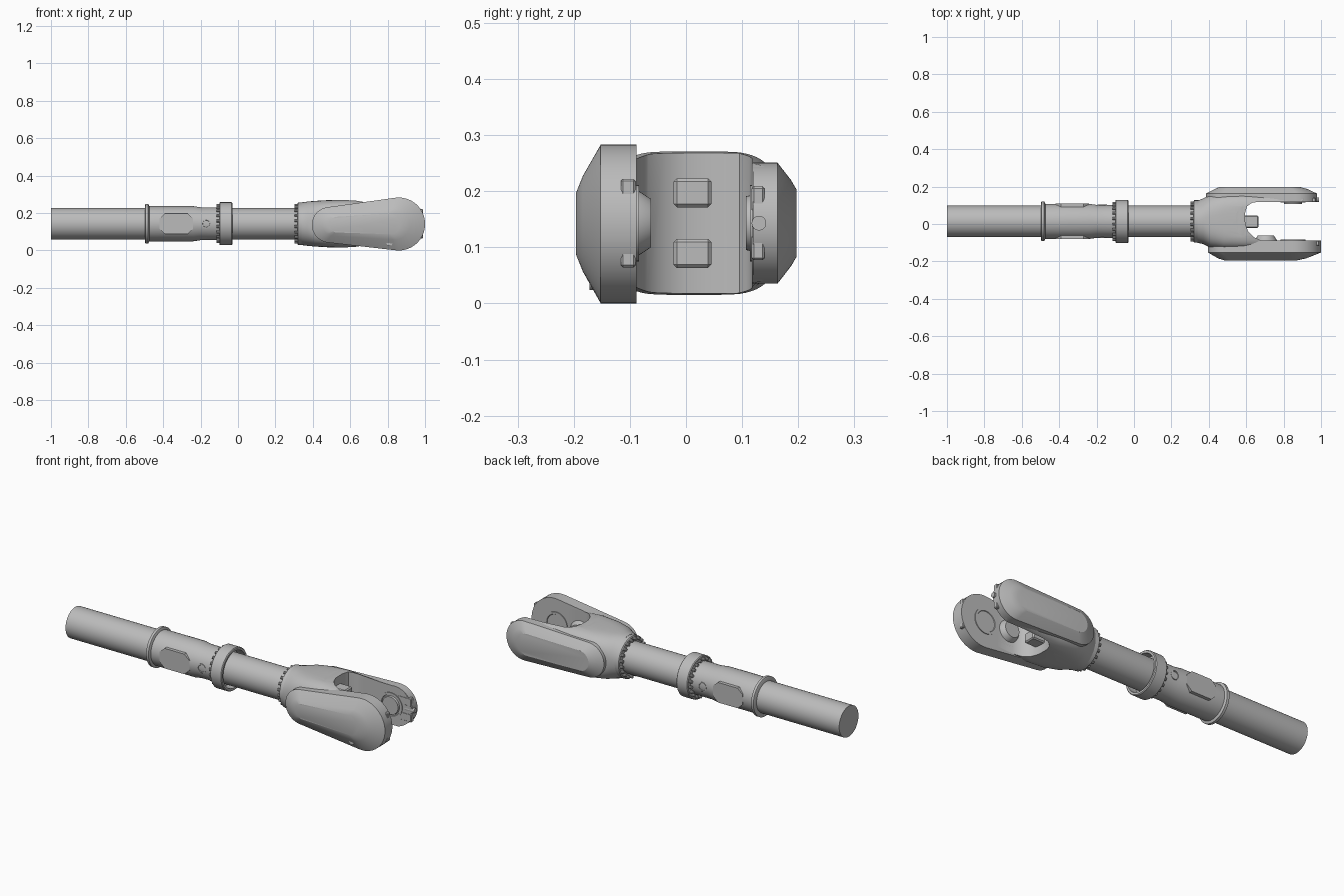
import bpy, bmesh, math
from mathutils import Vector

if "Cube" in bpy.data.objects:
    bpy.data.objects.remove(bpy.data.objects["Cube"])

CY, CZ = 0.014, 0.143          # shaft axis
TAU = math.tau

steel = bpy.data.materials.new("grey_steel")
steel.use_nodes = True
steel.diffuse_color = (0.5, 0.5, 0.5, 1)
steel.node_tree.nodes["Principled BSDF"].inputs["Base Color"].default_value = (0.5, 0.5, 0.5, 1)


def finish(name, bm, angle=30):
    bmesh.ops.recalc_face_normals(bm, faces=bm.faces)
    mesh = bpy.data.meshes.new(name)
    bm.to_mesh(mesh)
    bm.free()
    ob = bpy.data.objects.new(name, mesh)
    bpy.context.collection.objects.link(ob)
    mesh.materials.append(steel)
    smooth(ob, angle)
    return ob


def smooth(ob, angle=30):
    bpy.ops.object.select_all(action='DESELECT')
    ob.select_set(True)
    bpy.context.view_layer.objects.active = ob
    bpy.ops.object.shade_smooth_by_angle(angle=math.radians(angle))


def loft(name, rings, closed=False, angle=30):
    """Skin a list of point rings; cap the ends or join last to first."""
    bm = bmesh.new()
    vs = [[bm.verts.new(p) for p in ring] for ring in rings]
    n = len(vs[0])
    pairs = list(zip(vs, vs[1:])) + ([(vs[-1], vs[0])] if closed else [])
    for a, b in pairs:
        for i in range(n):
            j = (i + 1) % n
            bm.faces.new((a[i], a[j], b[j], b[i]))
    if not closed:
        bm.faces.new(vs[0])
        bm.faces.new(vs[-1])
    return finish(name, bm, angle)


def turned(name, profile, closed=False, n=64):
    """Lathe (x, radius) pairs about the shaft axis."""
    return loft(name, [[(x, CY + r * math.cos(TAU * i / n), CZ + r * math.sin(TAU * i / n))
                        for i in range(n)] for x, r in profile], closed)


def disc(name, x, z, layers, n=40):
    """Round boss facing along y from (y, radius) pairs."""
    return loft(name, [[(x + r * math.cos(TAU * i / n), y, z + r * math.sin(TAU * i / n))
                        for i in range(n)] for y, r in layers])


def box(name, x, y, z, bevel=0.004):
    bm = bmesh.new()
    bmesh.ops.create_cube(bm, size=1)
    for v in bm.verts:
        v.co = [a[0] + (c + 0.5) * (a[1] - a[0]) for a, c in zip((x, y, z), v.co)]
    bmesh.ops.bevel(bm, geom=bm.edges[:], offset=bevel, segments=1, affect='EDGES')
    return finish(name, bm)


def capsule(x1, z1, r1, x2, z2, r2, n=28):
    """Outline around two circles of different radius."""
    a = math.acos((r1 - r2) / (x2 - x1))
    pts = []
    for i in range(n + 1):
        t = -a + 2 * a * i / n
        pts.append((x2 + r2 * math.cos(t), z2 + r2 * math.sin(t)))
    for i in range(n + 1):
        t = a + (TAU - 2 * a) * i / n
        pts.append((x1 + r1 * math.cos(t), z1 + r1 * math.sin(t)))
    return pts


def cover(name, layers):
    """Arm cover skinned through (y, capsule) layers."""
    return loft(name, [[(x, y, z) for x, z in capsule(*c)] for y, c in layers], angle=22)


def cut(ob, cutter, op):
    mod = ob.modifiers.new("cut", 'BOOLEAN')
    mod.operation, mod.object, mod.solver = op, cutter, 'EXACT'
    bpy.context.view_layer.update()
    mesh = bpy.data.meshes.new_from_object(ob.evaluated_get(bpy.context.evaluated_depsgraph_get()))
    ob.modifiers.clear()
    ob.data = mesh
    bpy.data.objects.remove(cutter)
    smooth(ob)


# Shaft, sleeve and collars
turned("shaft", [(-1, 0.084), (0.36, 0.084)])
turned("sleeve", [(-0.48, 0.094), (-0.24, 0.094), (-0.2, 0.088), (-0.09, 0.088)])
turned("sleeve_flange", [(-0.498, 0.099), (-0.494, 0.106), (-0.48, 0.106), (-0.474, 0.094)])
turned("stop_ring", [(-0.1, 0.08), (-0.1, 0.111), (-0.096, 0.115), (-0.034, 0.115),
                     (-0.03, 0.111), (-0.03, 0.1), (-0.075, 0.097), (-0.075, 0.08)], True)
turned("yoke_collar", [(0.318, 0.08), (0.318, 0.108), (0.322, 0.113), (0.38, 0.113), (0.38, 0.08)], True)

# Bolt circles
for label, x0, x1, rad, count in (("ring_bolt", -0.114, -0.095, 0.098, 20),
                                  ("collar_bolt", 0.303, 0.325, 0.1, 20)):
    for k in range(count):
        t = TAU * (k + 0.5) / count
        y, z = CY + rad * math.cos(t), CZ + rad * math.sin(t)
        loft(label, [[(x, y + 0.008 * math.cos(TAU * i / 10), z + 0.008 * math.sin(TAU * i / 10))
                      for i in range(10)] for x in (x0, x1)])

# Flat pads and round ports on both sides of the sleeve
for s in (-1, 1):
    pad = [(-0.42, -0.028), (-0.39, -0.055), (-0.27, -0.055), (-0.24, -0.028),
           (-0.24, 0.028), (-0.27, 0.055), (-0.39, 0.055), (-0.42, 0.028)]
    loft("sleeve_pad", [[(x, CY + s * d, CZ + z) for x, z in pad] for d in (0.06, 0.0945)])
    disc("sleeve_port", -0.17, CZ, [(CY + s * 0.07, 0.025), (CY + s * 0.089, 0.025),
                                    (CY + s * 0.09, 0.019), (CY + s * 0.084, 0.017)])

# Yoke body: sections blending from round to boxy
sections = [(0.34, 0.012, 0.113, 0.114, 2), (0.37, 0.015, 0.122, 0.118, 2.2),
            (0.41, 0.015, 0.142, 0.122, 2.8), (0.48, 0.014, 0.15, 0.126, 3.5),
            (0.58, 0.014, 0.15, 0.129, 4), (0.68, 0.014, 0.15, 0.122, 4),
            (0.78, 0.014, 0.15, 0.112, 5), (1.0, 0.014, 0.15, 0.108, 6)]


def section(x, cy, hw, hh, e, n=64):
    ring = []
    for i in range(n):
        c, s = math.cos(TAU * i / n), math.sin(TAU * i / n)
        ring.append((x, cy + hw * math.copysign(abs(c) ** (2 / e), c),
                     CZ + hh * math.copysign(abs(s) ** (2 / e), s)))
    return ring


body = loft("yoke_body", [section(*s) for s in sections])
outline = capsule(0.4, CZ, 0.135, 0.86, CZ, 0.112)
cut(body, loft("end_cutter", [[(x, y, z) for x, z in outline] for y in (-0.3, 0.3)]), 'INTERSECT')
slot = [(1.1, -0.088), (0.68, -0.088), (0.64, -0.07), (0.61, -0.04), (0.595, 0),
        (0.594, 0.06), (0.605, 0.095), (0.63, 0.113), (0.66, 0.118), (1.1, 0.118)]
cut(body, loft("slot_cutter", [[(x, y, z) for x, y in slot] for z in (-0.2, 0.5)]), 'DIFFERENCE')

# Large front cover and smaller back cover
cover("front_cover", [(-0.088, (0.49, 0.137, 0.095, 0.859, 0.1415, 0.1415)),
                      (-0.152, (0.49, 0.137, 0.095, 0.859, 0.1415, 0.1415)),
                      (-0.184, (0.51, 0.138, 0.06, 0.835, 0.142, 0.085)),
                      (-0.196, (0.53, 0.138, 0.042, 0.81, 0.142, 0.055))])
cover("back_cover", [(0.119, (0.48, CZ, 0.095, 0.87, CZ, 0.108)),
                     (0.163, (0.48, CZ, 0.095, 0.87, CZ, 0.108)),
                     (0.187, (0.5, CZ, 0.068, 0.85, CZ, 0.077)),
                     (0.197, (0.51, CZ, 0.055, 0.83, CZ, 0.06))])

# Bearing faces inside the fork
disc("back_bearing", 0.85, CZ, [(0.125, 0.068), (0.114, 0.068), (0.114, 0.058), (0.118, 0.056),
                                (0.118, 0.05), (0.107, 0.048)])
disc("front_bearing", 0.85, CZ, [(-0.095, 0.068), (-0.084, 0.068), (-0.084, 0.056), (-0.087, 0.054)])
disc("front_boss", 0.705, CZ, [(-0.1, 0.06), (-0.085, 0.058), (-0.062, 0.043)])

# Crotch lugs and tip blocks, mirrored above and below the axis
for s in (-1, 1):
    def span(a, b):
        return sorted((CZ + s * a, CZ + s * b))
    box("crotch_lug", (0.57, 0.665), (-0.022, 0.045), span(0.028, 0.08), 0.006)
    box("front_tip_block", (0.9, 0.99), (-0.116, -0.09), span(0.024, 0.079))
    box("back_tip_block", (0.89, 0.972), (0.117, 0.14), span(0.02, 0.066))

# Tip pin on the back arm
loft("tip_pin", [[(x, 0.13 + 0.013 * math.cos(TAU * i / 24), CZ + 0.013 * math.sin(TAU * i / 24))
                  for i in range(24)] for x in (0.93, 0.988)])

# Cover screws
disc("cover_screw", 0.645, 0.172, [(-0.17, 0.013), (-0.194, 0.013)], 16)
disc("cover_screw", 0.81, 0.04, [(-0.14, 0.016), (-0.172, 0.016)], 16)
